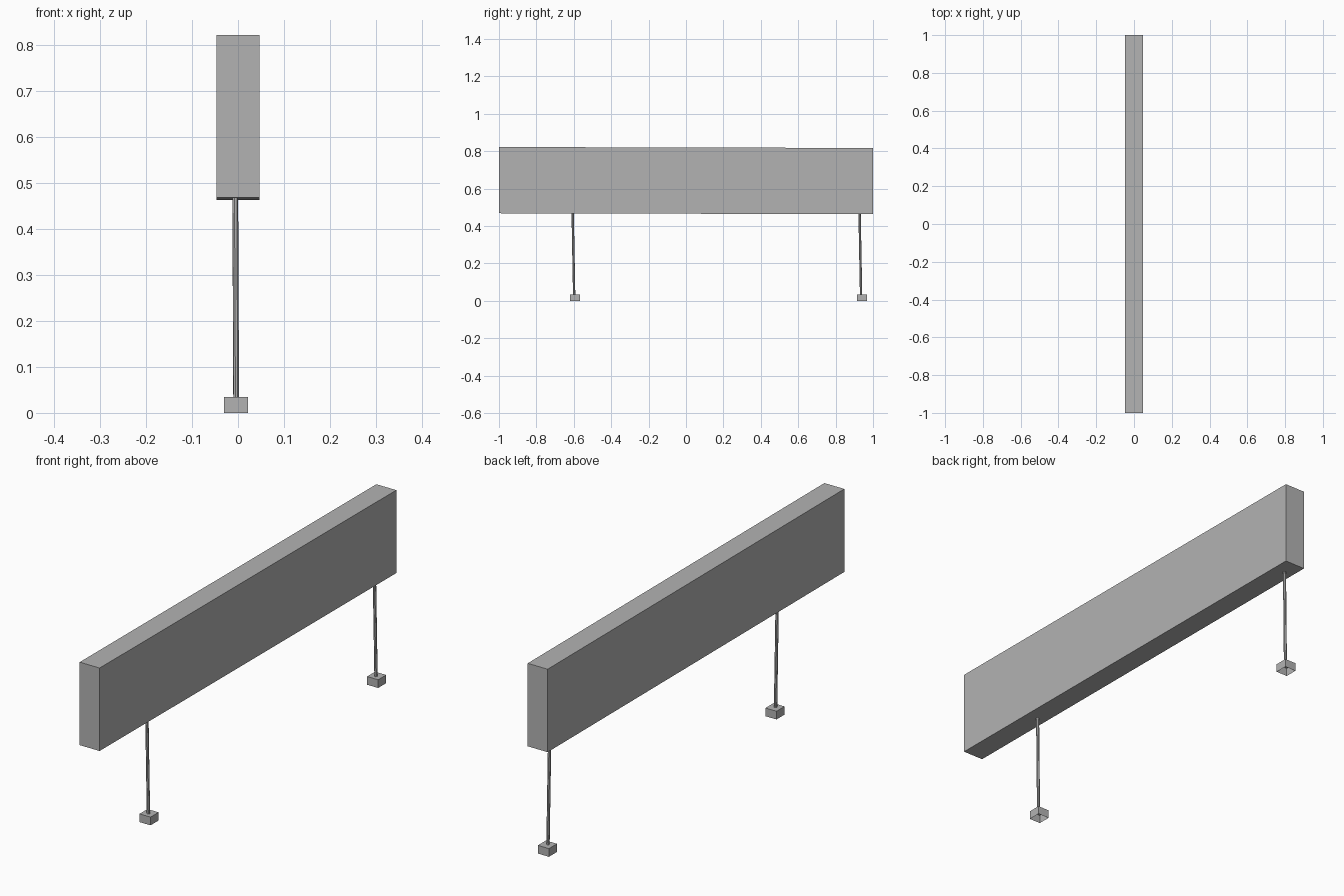
import bpy
import bmesh
from mathutils import Vector

cube = bpy.data.objects.get("Cube")
if cube:
    bpy.data.objects.remove(cube, do_unlink=True)

grey = bpy.data.materials.new("plain grey")
grey.use_nodes = True
grey.diffuse_color = (0.45, 0.45, 0.45, 1)
grey.node_tree.nodes["Principled BSDF"].inputs["Base Color"].default_value = (0.45, 0.45, 0.45, 1)


def finish(name, bm):
    mesh = bpy.data.meshes.new(name)
    bm.to_mesh(mesh)
    bm.free()
    mesh.materials.append(grey)
    obj = bpy.data.objects.new(name, mesh)
    bpy.context.collection.objects.link(obj)
    return obj


def box(name, centre, size, open_bottom=False):
    bm = bmesh.new()
    bmesh.ops.create_cube(bm, size=1)
    for v in bm.verts:
        v.co = Vector(c * s for c, s in zip(v.co, size)) + Vector(centre)
    if open_bottom:
        bm.normal_update()
        under = [f for f in bm.faces if f.normal.z < -0.9]
        bmesh.ops.delete(bm, geom=under, context="FACES_ONLY")
    return finish(name, bm)


def post(name, bottom, top, radius):
    # Thin leaning rod between two points
    bottom, top = Vector(bottom), Vector(top)
    axis = top - bottom
    bm = bmesh.new()
    bmesh.ops.create_cone(bm, cap_ends=True, segments=8, radius1=radius,
                          radius2=radius, depth=axis.length)
    obj = finish(name, bm)
    obj.location = (bottom + top) / 2
    obj.rotation_mode = "QUATERNION"
    obj.rotation_quaternion = axis.to_track_quat("Z", "Y")


# Long panel, dropping very slightly towards the back
panel = box("panel", (0, 0, 0.643), (0.094, 2, 0.354))
for v in panel.data.vertices:
    v.co.z -= 0.0025 * v.co.y

# Two posts, each in a small open-bottomed foot block
for name, y in (("front", -0.594), ("back", 0.940)):
    box(name + "_foot", (-0.004, y, 0.0175), (0.052, 0.054, 0.035), True)
    post(name + "_post", (-0.004, y - 0.004, 0.034), (-0.006, y - 0.012, 0.468), 0.0065)
